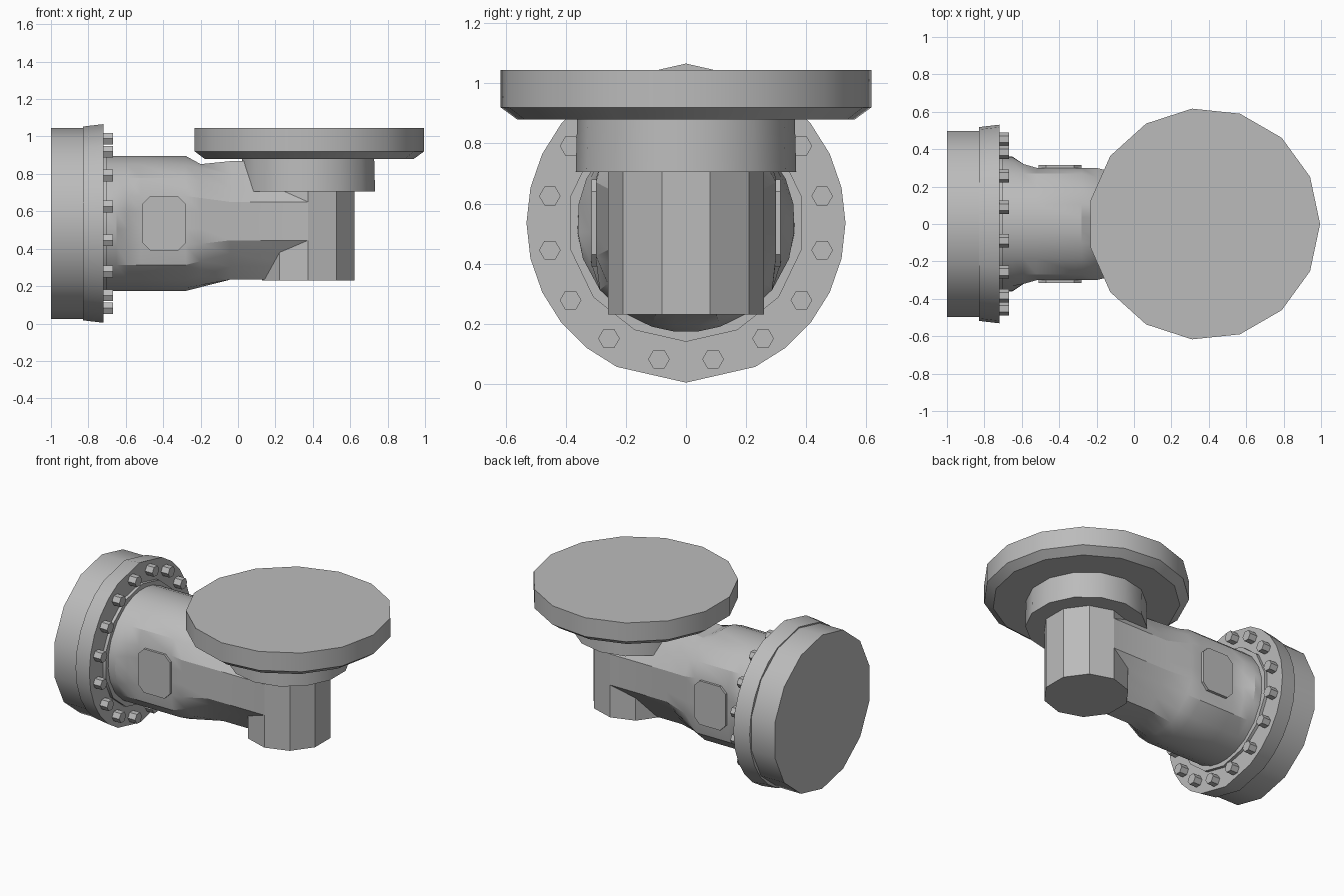
import bpy, bmesh, math
from mathutils import Vector

old = bpy.data.objects.get("Cube")
if old:
    bpy.data.objects.remove(old)

grey = bpy.data.materials.new("Plain grey")
grey.use_nodes = True
colour = (0.5, 0.5, 0.5, 1)
grey.diffuse_color = colour
grey.node_tree.nodes["Principled BSDF"].inputs["Base Color"].default_value = colour

AXIS_Z = 0.535   # height of the horizontal axis
AXIS_X = 0.375   # position of the vertical axis


def loft(name, rings, smooth=30):
    """Skin a list of equal-length point rings and cap both ends."""
    bm = bmesh.new()
    loops = [[bm.verts.new(p) for p in ring] for ring in rings]
    n = len(loops[0])
    for a, b in zip(loops, loops[1:]):
        for i in range(n):
            j = (i + 1) % n
            bm.faces.new((a[i], a[j], b[j], b[i]))
    bm.faces.new(loops[0][::-1])
    bm.faces.new(loops[-1])
    bmesh.ops.recalc_face_normals(bm, faces=bm.faces)
    mesh = bpy.data.meshes.new(name)
    bm.to_mesh(mesh)
    bm.free()
    mesh.materials.append(grey)
    obj = bpy.data.objects.new(name, mesh)
    bpy.context.collection.objects.link(obj)
    bpy.ops.object.select_all(action='DESELECT')
    obj.select_set(True)
    bpy.context.view_layer.objects.active = obj
    bpy.ops.object.shade_smooth_by_angle(angle=math.radians(smooth))
    return obj


def angles(sides, turn=0.0):
    return [turn + math.tau * k / sides for k in range(sides)]


def upright(name, profile, sides, turn=0.0):
    """Prism round the vertical axis; profile holds (radius, z)."""
    return loft(name, [[(AXIS_X + r * math.cos(a), r * math.sin(a), z)
                        for a in angles(sides, turn)] for r, z in profile])


def lying(name, profile, turns, y=0.0, z=AXIS_Z):
    """Prism along x; profile holds (radius, x), angles start at the bottom."""
    return loft(name, [[(x, y + r * math.sin(a), z - r * math.cos(a))
                        for a in turns] for r, x in profile])


# Vertical joint: top disc, collar and post
upright("top_disc", [(0.565, 0.88), (0.62, 0.92), (0.62, 1.045)], 15)
upright("collar", [(0.367, 0.705), (0.362, 0.89)], 14, math.pi / 14)
upright("post", [(0.26, 0.23), (0.26, 0.8)], 10, math.pi / 10)

# Horizontal joint: end disc, flange and raised seat
lying("end_disc", [(0.51, -1.0), (0.51, -0.82)], angles(14))
flange_turns = [a for k, a in enumerate(angles(28)) if k not in (1, 13, 15, 27)]
lying("flange", [(0.518, -0.83), (0.531, -0.72)], flange_turns)
lying("flange_seat", [(0.395, -0.73), (0.395, -0.7)], angles(14))

# Ring of hexagonal bolts
for k, a in enumerate(angles(16, math.pi / 16)):
    lying(f"bolt_{k + 1}", [(0.036, -0.73), (0.036, -0.667)],
          angles(6, math.pi / 6), 0.462 * math.sin(a), AXIS_Z - 0.462 * math.cos(a))

# Arm section: an octagon with each edge split in three
quarter = [(0.1, 0.235), (0.26, 0.445), (0.26, 0.65), (0.1, 0.868)]
octagon = [Vector(p) for p in quarter] + [Vector((-y, z)) for y, z in quarter[::-1]]
section = []
for a, b in zip(octagon, octagon[1:] + octagon[:1]):
    section += [a.lerp(b, t / 3) for t in range(3)]
centre = Vector((0, AXIS_Z))


def arm_ring(x, blend, half_width, top):
    """Blend from a circle to the octagon, trimmed at the sides and top."""
    ring = []
    for p in section:
        q = (centre + (p - centre).normalized() * 0.363).lerp(p, blend)
        ring.append((x, max(-half_width, min(half_width, q.x)), min(top, q.y)))
    return ring


# Arm body: round at the flange, flat sided, then octagonal to the post
loft("arm", [arm_ring(-0.72, 0, 1, 1), arm_ring(-0.65, 0, 0.36, 1),
             arm_ring(-0.59, 0, 0.32, 1), arm_ring(-0.52, 0, 0.3, 1),
             arm_ring(-0.28, 0, 0.3, 1), arm_ring(-0.2, 0.33, 0.3, 0.852),
             arm_ring(-0.04, 1, 1, 1), arm_ring(AXIS_X, 1, 1, 1)], 25)

# Side cover plates with cut corners
x0, x1, z0, z1, c = -0.51, -0.28, 0.39, 0.68, 0.04
outline = [(x0 + c, z0), (x1 - c, z0), (x1, z0 + c), (x1, z1 - c),
           (x1 - c, z1), (x0 + c, z1), (x0, z1 - c), (x0, z0 + c)]
for side, name in ((1, "left_cover"), (-1, "right_cover")):
    loft(name, [[(x, side * y, z) for x, z in outline] for y in (0.29, 0.315)])
